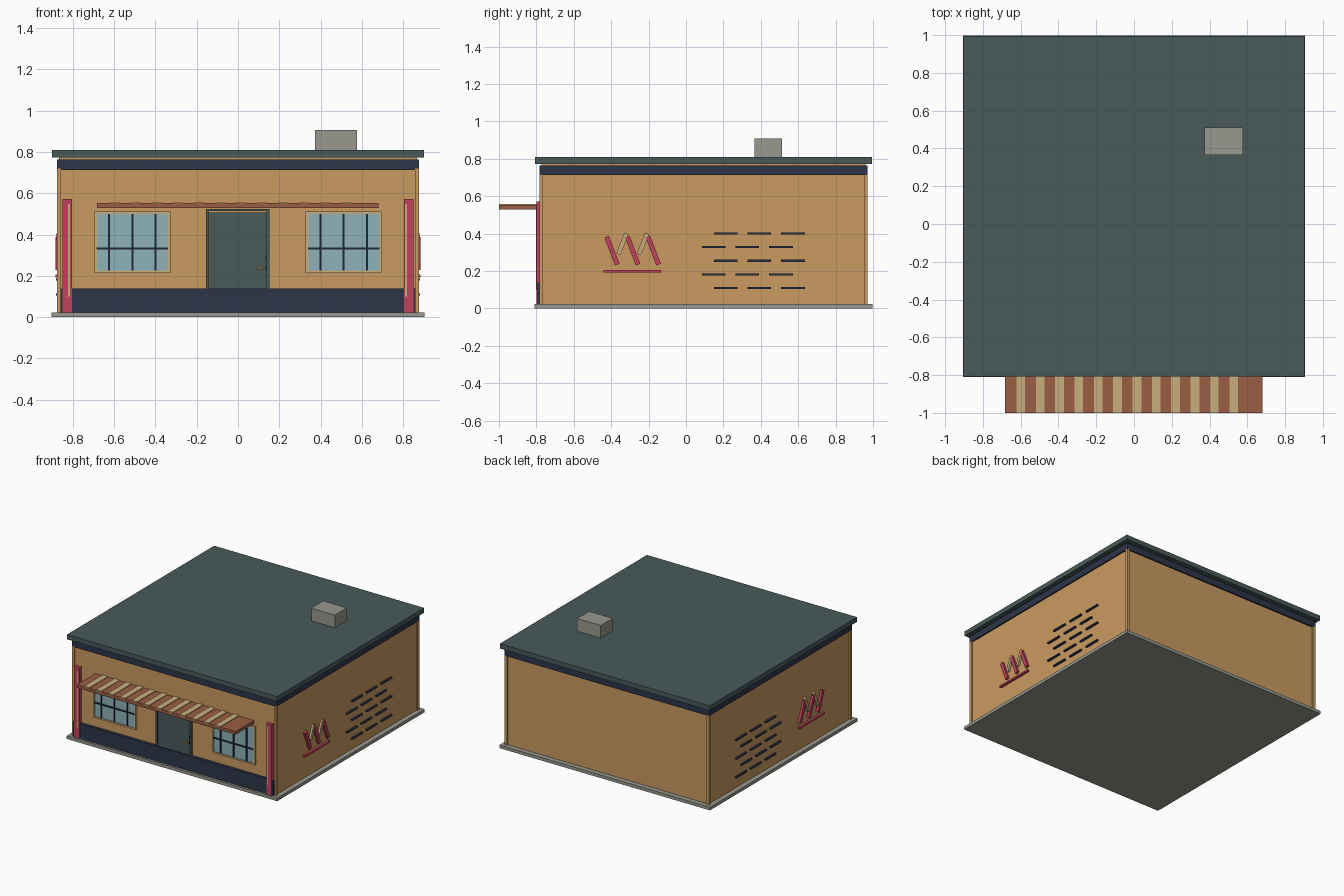
import bpy
from math import radians
from mathutils import Matrix, Vector

if "Cube" in bpy.data.objects:
    bpy.data.objects.remove(bpy.data.objects["Cube"], do_unlink=True)


def make_material(name, red, green, blue):
    """Flat material from display colour values."""
    linear = [((c / 255 + 0.055) / 1.055) ** 2.4 for c in (red, green, blue)] + [1]
    material = bpy.data.materials.new(name)
    material.use_nodes = True
    material.diffuse_color = linear
    shader = material.node_tree.nodes["Principled BSDF"]
    shader.inputs["Base Color"].default_value = linear
    shader.inputs["Roughness"].default_value = 0.9
    return material


tan = make_material("tan_plaster", 202, 155, 97)
slate = make_material("slate_green", 73, 90, 90)
navy = make_material("navy_trim", 46, 53, 74)
grey = make_material("warm_grey", 152, 152, 142)
crimson = make_material("crimson", 194, 66, 92)
cream = make_material("cream", 200, 174, 126)
terracotta = make_material("terracotta", 154, 94, 68)
glass = make_material("pale_blue_glass", 142, 178, 184)
brass = make_material("brass", 205, 160, 85)
dark = make_material("dark_muntin", 28, 38, 52)


def box(name, material, x, y, z, tilt=0):
    """Box from (low, high) ranges per axis, tilted about x through its centre."""
    centre = Vector([(low + high) / 2 for low, high in (x, y, z)])
    size = Vector([high - low for low, high in (x, y, z)])
    bpy.ops.mesh.primitive_cube_add(size=1)
    part = bpy.context.object
    part.name = part.data.name = name
    part.data.transform(Matrix.Rotation(tilt, 4, "X") @ Matrix.Diagonal(size.to_4d()))
    part.location = centre
    part.data.materials.append(material)
    return part


def span(centre, width):
    return (centre - width / 2, centre + width / 2)


DEPTH_CENTRE = 0.0935
FRONT = -0.773


def block(name, material, half, z):
    """Square slab centred on the building."""
    return box(name, material, (-half, half), span(DEPTH_CENTRE, 2 * half), z)


# Main shell
block("foundation", grey, 0.904, (0, 0.024))
block("walls", tan, 0.866, (0.02, 0.78))
block("cornice_band", navy, 0.877, (0.714, 0.764))
block("roof_slab", slate, 0.902, (0.773, 0.81))
for side in (-1, 1):
    for end in (-1, 1):
        box("corner_trim", tan, span(side * 0.867, 0.02),
            span(DEPTH_CENTRE + end * 0.867, 0.02), (0.02, 0.72))

# Rooftop vent
box("rooftop_vent", grey, (0.374, 0.577), (0.365, 0.512), (0.8, 0.908))

# Front plinth and red posts with light strips
box("front_plinth", navy, (-0.86, 0.86), (-0.794, FRONT), (0.024, 0.14))
for side, strip_x in ((-1, -0.818), (1, 0.813)):
    box("front_post", crimson, span(side * 0.826, 0.046), (-0.8, FRONT), (0.024, 0.573))
    box("post_strip", cream, span(strip_x, 0.009), (-0.802, -0.799), (0.1, 0.548))

# Door
box("door_panel", slate, (-0.139, 0.136), (-0.782, FRONT), (0.024, 0.508))
for jamb in (-0.148, 0.144):
    box("door_jamb", slate, span(jamb, 0.015), (-0.79, FRONT), (0.024, 0.525))
box("door_lintel", slate, (-0.156, 0.152), (-0.79, FRONT), (0.514, 0.525))
box("door_handle", brass, (0.086, 0.12), (-0.792, -0.78), (0.23, 0.239))
for z in (0.24, 0.29):
    box("door_latch", dark, span(0.136, 0.008), (-0.792, -0.78), span(z, 0.02))

# Windows: glass, surround and glazing bars
for side in (-1, 1):
    middle = side * 0.512
    box("window_glass", glass, span(middle, 0.35), (-0.782, FRONT), (0.224, 0.5))
    for edge in (-1, 1):
        box("window_side_frame", cream, span(middle + edge * 0.177, 0.014),
            (-0.787, FRONT), (0.214, 0.512))
        box("window_rail", cream, span(middle, 0.34),
            (-0.787, FRONT), span(0.363 + edge * 0.143, 0.012))
    for column in (-1, 0, 1):
        box("window_upright", dark, span(middle + column * 0.112, 0.01),
            (-0.789, -0.78), (0.226, 0.5))
    box("window_crossbar", dark, span(middle, 0.345), (-0.789, -0.78), span(0.332, 0.01))

# Awning with raised stripes
box("awning", terracotta, (-0.684, 0.68), (-1, FRONT), (0.528, 0.553))
for i in range(12):
    box("awning_stripe", cream, span(-0.599 + i * 0.1024, 0.046), (-1, FRONT), (0.55, 0.558))

# Side walls: zigzag ornament and rows of brick marks
for side in (-1, 1):
    raised = sorted((side * 0.86, side * 0.884))
    inner = sorted((side * 0.86, side * 0.881))
    for y in (-0.396, -0.285, -0.175):
        box("ornament_bar", crimson, raised, span(y, 0.026), span(0.309, 0.16), radians(21))
    for y in (-0.34, -0.23):
        box("ornament_slat", cream, inner, span(y, 0.024), span(0.345, 0.12), radians(-21))
    box("ornament_base", crimson, raised, (-0.441, -0.134), (0.193, 0.206))
    for row in range(5):
        start = 0.212 if row % 2 == 0 else 0.148
        for column in range(3):
            box("brick_mark", navy, inner, span(start + column * 0.18, 0.126),
                span(0.4 - row * 0.0725, 0.011))
